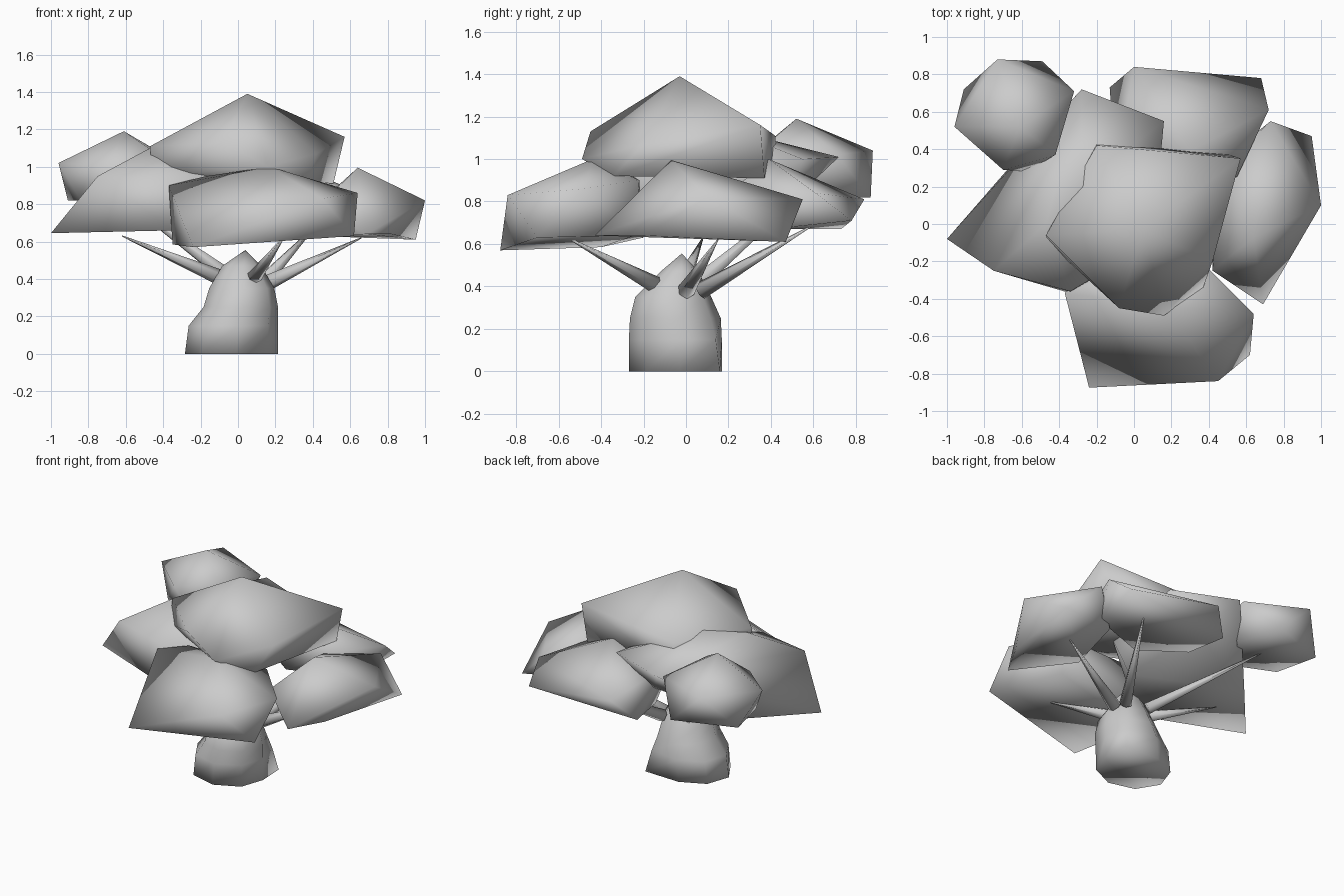
import bpy, bmesh, math
from mathutils import Vector

if "Cube" in bpy.data.objects:
    bpy.data.objects.remove(bpy.data.objects["Cube"])


def finish(bm, name):
    bmesh.ops.recalc_face_normals(bm, faces=bm.faces)
    me = bpy.data.meshes.new(name)
    bm.to_mesh(me)
    bm.free()
    for p in me.polygons:
        p.use_smooth = True
    ob = bpy.data.objects.new(name, me)
    bpy.context.collection.objects.link(ob)
    return ob


def clump(name, peak, upper, lower):
    """Coarse foliage ball: a peak over staggered upper and lower corners."""
    bm = bmesh.new()
    for p in [peak] + upper + lower:
        bm.verts.new(p)
    res = bmesh.ops.convex_hull(bm, input=bm.verts[:])
    junk = [g for g in set(res["geom_interior"] + res["geom_unused"]) if isinstance(g, bmesh.types.BMVert)]
    bmesh.ops.delete(bm, geom=junk, context='VERTS')
    finish(bm, name)


# Trunk: eight-sided rings (z, x centre, y centre, x radius, y radius) closing to a tip
bm = bmesh.new()
rings = []
for z, cx, cy, rx, ry in [(0, -.035, -.05, .25, .22), (.15, -.025, -.05, .24, .22),
                          (.25, .015, -.05, .20, .215), (.35, .02, -.06, .175, .18),
                          (.47, .02, -.03, .105, .09)]:
    rings.append([bm.verts.new((cx + rx * math.cos(math.tau * i / 8 + .1),
                                cy + ry * math.sin(math.tau * i / 8 + .1), z)) for i in range(8)])
# root flare at the back right
rings[0][1].co = (.205, .16, 0)
rings[1][1].co = (.17, .14, .15)
tip = bm.verts.new((.04, -.02, .555))
for a, b in zip(rings, rings[1:]):
    for i in range(8):
        j = (i + 1) % 8
        bm.faces.new((a[i], a[j], b[j], b[i]))
for i in range(8):
    bm.faces.new((rings[-1][i], rings[-1][(i + 1) % 8], tip))
bm.faces.new(rings[0][::-1])
finish(bm, "trunk")

# Branches: thin cones fanning out under the foliage
for name, a, b in [("front_branch", (.08, -.13, .4), (.25, -.56, .63)),
                   ("right_branch", (.16, .0, .38), (.66, .15, .62)),
                   ("left_branch", (-.10, -.02, .41), (-.62, .08, .63)),
                   ("back_left_branch", (-.06, .06, .42), (-.62, .54, .83)),
                   ("back_branch", (.13, .07, .38), (.42, .6, .69))]:
    a, b = Vector(a), Vector(b)
    d = b - a
    bm = bmesh.new()
    bmesh.ops.create_cone(bm, cap_ends=True, segments=6, radius1=.042, radius2=.003, depth=d.length)
    rot = d.to_track_quat('Z', 'Y').to_matrix()
    for v in bm.verts:
        v.co = rot @ v.co + (a + b) / 2
    finish(bm, name)

# Foliage clumps
clump("top_foliage", (.05, -.03, 1.39),
      [(-.20, .42, 1.11), (.57, .35, 1.16), (.42, -.2, 1.07), (-.08, -.45, 1.13), (-.47, -.06, 1.11)],
      [(-.2, .44, .93), (.51, .37, .91), (.37, -.34, .92), (.16, -.49, 1.0), (-.46, -.1, .95)])
clump("front_foliage", (.17, -.44, 1.0),
      [(-.37, -.37, .9), (.45, -.84, .83), (.64, -.48, .86), (.38, -.22, .9), (-.17, -.3, .95)],
      [(-.24, -.875, .57), (.62, -.70, .63), (.4, -.24, .64), (-.2, -.2, .63), (-.35, -.4, .585)])
clump("right_foliage", (.64, -.07, .995),
      [(.73, .55, .81), (1.0, .1, .82), (.42, -.25, .78), (.47, .3, .84)],
      [(.95, .47, .61), (.82, -.2, .64), (.69, -.43, .64), (.42, -.05, .63), (.52, .38, .65)])
clump("left_foliage", (-.28, .2, 1.14),
      [(-.75, -.25, .95), (-.34, -.36, .93), (.1, -.1, .95), (.16, .55, 1.0),
       (-.28, .72, 1.01), (-.47, .0, 1.1)],
      [(-1.0, -.08, .645), (-.66, .31, .66), (-.34, -.37, .66), (.02, -.02, .68), (-.1, .5, .8)])
clump("back_left_foliage", (-.61, .52, 1.19),
      [(-.96, .52, 1.02), (-.73, .88, 1.04), (-.32, .71, 1.02), (-.42, .37, 1.06), (-.70, .29, 1.0)],
      [(-.91, .72, .82), (-.49, .87, .82), (-.41, .55, .82), (-.57, .28, .83), (-.84, .42, .82)])
clump("back_foliage", (.3, .39, 1.0),
      [(0, .84, .81), (.72, .61, .84), (.55, .25, .88), (-.1, .3, .9)],
      [(-.13, .73, .67), (.68, .78, .71), (.62, .4, .67), (.2, .25, .67), (-.08, .45, .67)])
